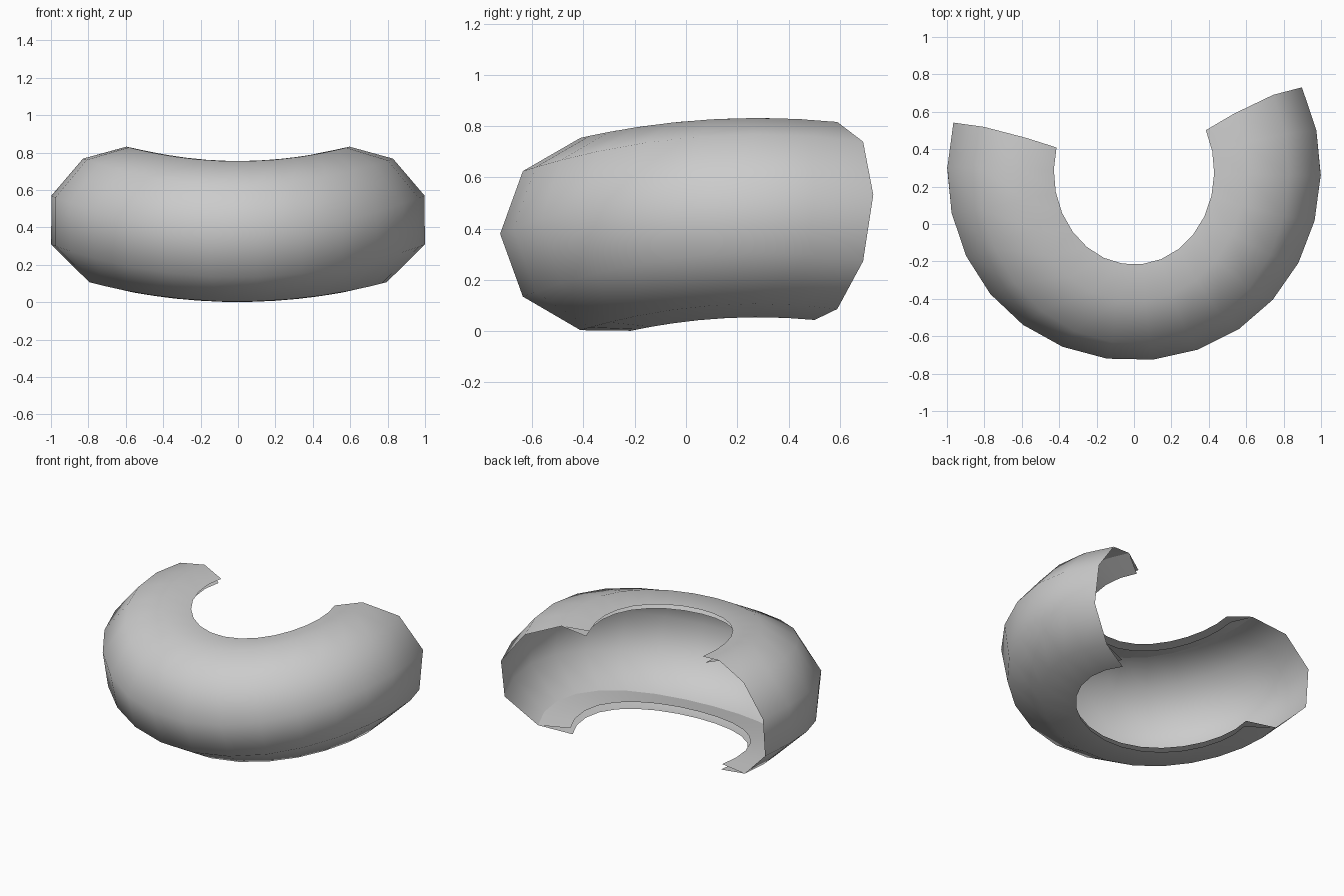
import bpy, bmesh
from math import sin, cos, radians, pi

if "Cube" in bpy.data.objects:
    bpy.data.objects.remove(bpy.data.objects["Cube"])

RING, TUBE = 0.629, 0.381      # ring radius and tube radius
CY, CZ = 0.28, 0.378           # ring centre
STEP = 2 * pi / 26             # ring division
START = radians(-1.2)
BEND = 0.38                    # curvature lifting both sides
XS = 1.013


def place(r, z, a):
    """Ring point, bent upward around the y axis."""
    x, y = r * cos(a), r * sin(a)
    rad = 1 / BEND - z
    return (XS * rad * sin(BEND * x), CY + y,
            CZ + 1 / BEND - rad * cos(BEND * x))


def sweep(name, profiles):
    """Sweep open (r, z) profiles along the partial ring."""
    bm = bmesh.new()
    for prof in profiles:
        rows = [[bm.verts.new(place(r, z, START + k * STEP)) for r, z in prof]
                for k in range(-14, 3)]
        for a, b in zip(rows, rows[1:]):
            for i in range(len(prof) - 1):
                bm.faces.new((a[i], b[i], b[i + 1], a[i + 1]))
    for f in bm.faces:
        f.smooth = True
    me = bpy.data.meshes.new(name)
    bm.to_mesh(me)
    bm.free()
    ob = bpy.data.objects.new(name, me)
    bpy.context.collection.objects.link(ob)
    return ob


# Outer shell: five tube corners with a flat lip at each inner edge
arc = [(RING + TUBE * cos(radians(t)), TUBE * sin(radians(t)))
       for t in range(-80, 81, 40)]
lip = (0.497, 0.377)
sweep("shell", [[(lip[0], -lip[1])] + arc + [lip]])

# Inner flaps: strips diverging inward from the lips
top = arc[-1]
sweep("inner_flaps", [[top, (0.515, 0.338)],
                      [(0.515, -0.338), (top[0], -top[1])]])
